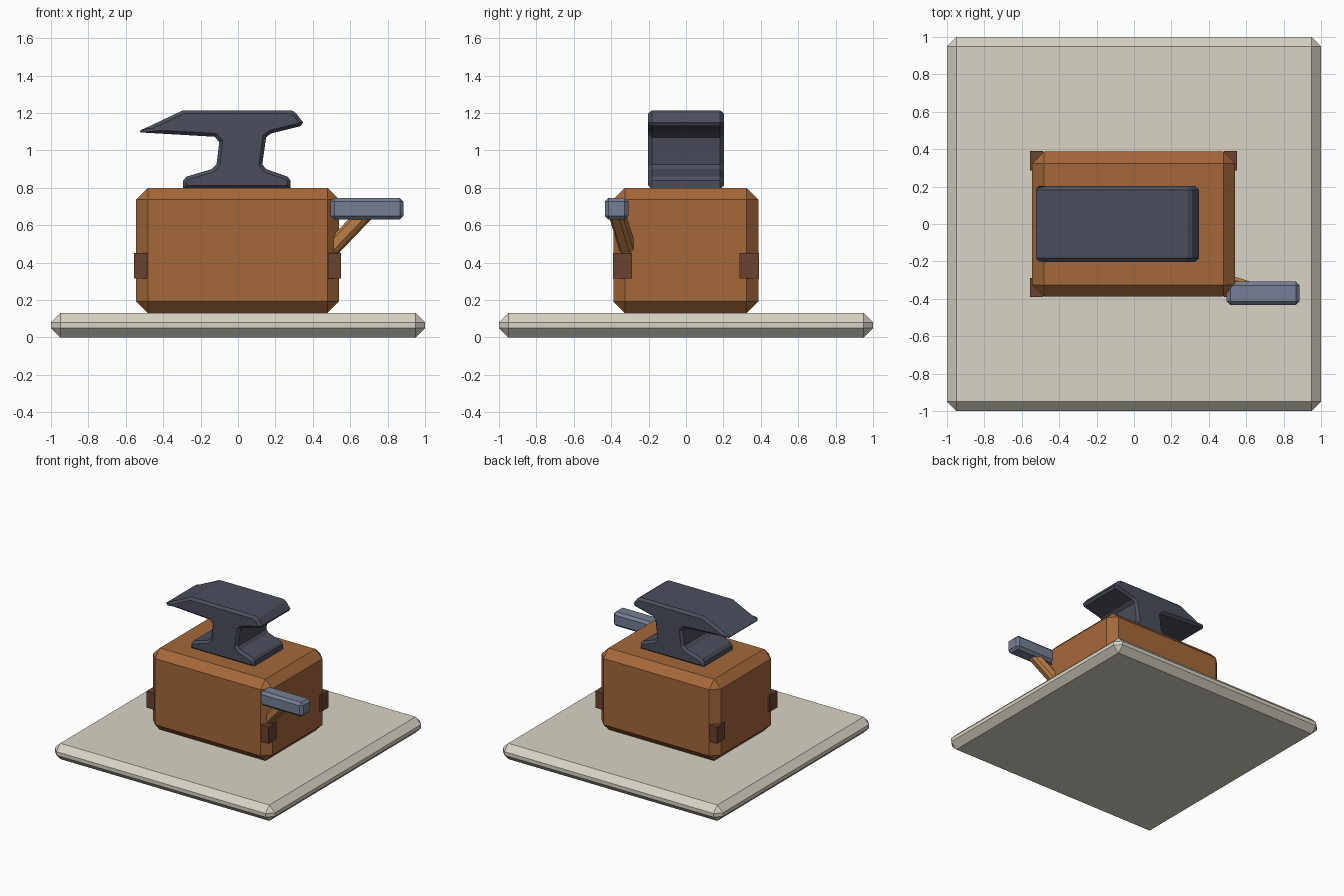
import bpy, bmesh
from mathutils import Vector

if "Cube" in bpy.data.objects:
    bpy.data.objects.remove(bpy.data.objects["Cube"])


def material(name, rgb):
    """Flat colour given as sRGB 0-255, stored as linear."""
    m = bpy.data.materials.new(name)
    lin = [((c / 255 + 0.055) / 1.055) ** 2.4 for c in rgb]
    m.diffuse_color = (*lin, 1)
    m.use_nodes = True
    m.node_tree.nodes["Principled BSDF"].inputs["Base Color"].default_value = m.diffuse_color
    return m


STONE = material("pale stone", (216, 211, 198))
WOOD = material("brown wood", (165, 104, 58))
BRACKET = material("dark bracket", (106, 66, 46))
IRON = material("dark iron", (75, 79, 92))
STEEL = material("blue steel", (117, 126, 147))
HANDLE = material("light wood", (186, 126, 70))


def finish(bm, name, mat):
    bmesh.ops.recalc_face_normals(bm, faces=bm.faces[:])
    me = bpy.data.meshes.new(name)
    bm.to_mesh(me)
    bm.free()
    me.materials.append(mat)
    ob = bpy.data.objects.new(name, me)
    bpy.context.collection.objects.link(ob)
    return ob


def box(name, centre, size, mat, bevel=0.0):
    """Box with flat chamfers on every edge."""
    bm = bmesh.new()
    bmesh.ops.create_cube(bm, size=1)
    bmesh.ops.scale(bm, vec=size, verts=bm.verts[:])
    if bevel:
        bmesh.ops.bevel(bm, geom=bm.edges[:], offset=bevel, segments=1,
                        affect='EDGES', clamp_overlap=True)
    ob = finish(bm, name, mat)
    ob.location = centre
    return ob


# Ground slab and stump block
box("base_slab", (0, 0, 0.065), (2, 2, 0.13), STONE, 0.05)
box("block", (-0.002, -0.001, 0.465), (1.085, 0.775, 0.67), WOOD, 0.063)

# Corner brackets
for sx in (-1, 1):
    for sy in (-1, 1):
        box("corner_bracket", (-0.002 + sx * 0.519, -0.001 + sy * 0.339, 0.383),
            (0.07, 0.102, 0.137), BRACKET)

# Anvil: side profile extruded along y, with chamfered side faces
profile = [
    (-0.295, 0.795), (0.28, 0.795), (0.28, 0.84), (0.265, 0.86),
    (0.15, 0.90), (0.13, 0.925), (0.15, 1.07), (0.175, 1.09),
    (0.335, 1.13), (0.348, 1.15), (0.31, 1.20), (0.285, 1.214),
    (-0.295, 1.214), (-0.525, 1.105), (-0.52, 1.096),
    (-0.125, 1.073), (-0.10, 1.045), (-0.115, 0.925), (-0.14, 0.90),
    (-0.275, 0.86), (-0.295, 0.835),
]
bm = bmesh.new()
front = bm.faces.new([bm.verts.new((x, -0.183, z)) for x, z in profile])
ext = bmesh.ops.extrude_face_region(bm, geom=[front], use_keep_orig=True)
bmesh.ops.translate(bm, vec=(0, 0.366, 0),
                    verts=[v for v in ext["geom"] if isinstance(v, bmesh.types.BMVert)])
bmesh.ops.recalc_face_normals(bm, faces=bm.faces[:])
caps = [f for f in bm.faces if len(f.verts) == len(profile)]
bmesh.ops.inset_individual(bm, faces=caps, thickness=0.018, depth=0.02,
                           use_even_offset=True)
finish(bm, "anvil", IRON)

# Hammer resting against the block
box("hammer_head", (0.69, -0.371, 0.688), (0.39, 0.126, 0.116), STEEL, 0.02)
top, foot = Vector((0.69, -0.373, 0.672)), Vector((0.44, -0.291, 0.41))
axis = top - foot
handle = box("hammer_handle", (top + foot) / 2, (0.08, 0.08, axis.length),
             HANDLE, 0.018)
handle.rotation_mode = 'QUATERNION'
handle.rotation_quaternion = axis.to_track_quat('Z', 'Y')
